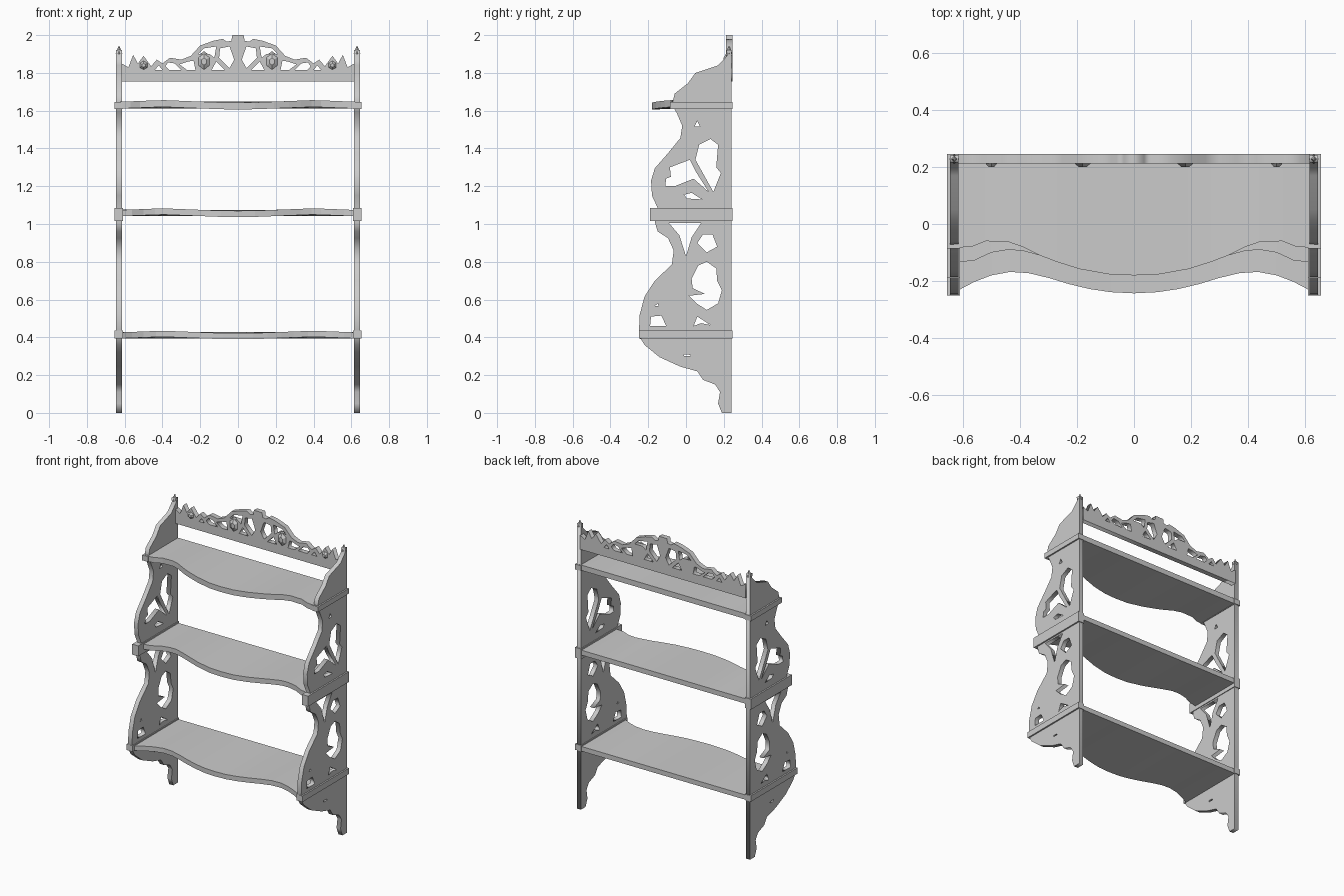
import bpy
import bmesh
from mathutils import Matrix, Vector

default_cube = bpy.data.objects.get("Cube")
if default_cube:
    bpy.data.objects.remove(default_cube, do_unlink=True)

# One plain grey paint for the whole piece
paint = bpy.data.materials.new("light grey paint")
paint.use_nodes = True
grey = (0.6, 0.6, 0.6, 1.0)
paint.diffuse_color = grey
paint.node_tree.nodes["Principled BSDF"].inputs["Base Color"].default_value = grey


def add_object(name, bm):
    """Turn a bmesh into a painted object."""
    bmesh.ops.remove_doubles(bm, verts=bm.verts, dist=0.0002)
    bmesh.ops.recalc_face_normals(bm, faces=bm.faces)
    mesh = bpy.data.meshes.new(name)
    bm.to_mesh(mesh)
    bm.free()
    mesh.materials.append(paint)
    obj = bpy.data.objects.new(name, mesh)
    bpy.context.collection.objects.link(obj)
    return obj


def add_fretwork(name, loops, thickness, matrix):
    """Extrude a flat outline (first loop) pierced by holes (other loops)."""
    curve = bpy.data.curves.new(name + " outline", "CURVE")
    curve.dimensions = "2D"
    curve.fill_mode = "BOTH"
    curve.extrude = thickness / 2
    for loop in loops:
        spline = curve.splines.new("POLY")
        spline.points.add(len(loop) - 1)
        for point, (u, v) in zip(spline.points, loop):
            point.co = (u, v, 0, 1)
        spline.use_cyclic_u = True
    helper = bpy.data.objects.new(name + " helper", curve)
    bpy.context.collection.objects.link(helper)
    depsgraph = bpy.context.evaluated_depsgraph_get()
    flat = bpy.data.meshes.new_from_object(helper.evaluated_get(depsgraph))
    bm = bmesh.new()
    bm.from_mesh(flat)
    bm.transform(matrix)
    bpy.data.objects.remove(helper, do_unlink=True)
    bpy.data.meshes.remove(flat)
    return add_object(name, bm)


def add_box(name, low, high):
    bm = bmesh.new()
    bmesh.ops.create_cube(bm, size=1)
    low, high = Vector(low), Vector(high)
    size = high - low
    bm.transform(Matrix.Translation((low + high) / 2) @ Matrix.Diagonal((*size, 1)))
    return add_object(name, bm)


def mirrored(loop):
    return [(-u, v) for u, v in reversed(loop)]


# Side panel: scrolled front edge from top to foot, as (y, z)
upper_edge = [
    (.24, 1.92), (.215, 1.92), (.217, 1.89), (.17, 1.84), (.05, 1.8),
    (.01, 1.745), (-.06, 1.69), (-.075, 1.63), (-.05, 1.59), (-.02, 1.52),
    (-.03, 1.455), (-.095, 1.375), (-.165, 1.295), (-.185, 1.23),
    (-.18, 1.15), (-.15, 1.085)]
lower_edge = [
    (-.165, 1.01), (-.15, .96), (-.095, .925), (-.065, .86), (-.075, .785),
    (-.165, .7), (-.22, .615), (-.245, .52), (-.25, .41), (-.22, .36),
    (-.14, .295), (-.03, .245), (.06, .22), (.09, .175), (.155, .15),
    (.18, .11), (.17, .05), (.19, 0), (.24, 0)]

# Pierced fan in the upper half of the panel
fan_holes = [
    [(-.11, 1.2), (-.105, 1.24), (-.08, 1.25), (-.085, 1.3), (.02, 1.34),
     (.05, 1.28), (.12, 1.17), (.04, 1.24), (-.06, 1.2)],
    [(.05, 1.34), (.07, 1.42), (.13, 1.45), (.17, 1.42), (.16, 1.3),
     (.185, 1.27), (.145, 1.17), (.1, 1.25)],
    [(-.01, 1.155), (.03, 1.165), (.085, 1.13), (.005, 1.135)],
    [(.045, 1.515), (.06, 1.545), (.075, 1.515)]]

# Pierced flower and leaf shapes in the lower half
flower_holes = [
    [(-.09, 1.005), (.08, 1.005), (.03, .93), (0, .83), (-.035, .94)],
    [(.06, .9), (.09, .945), (.14, .945), (.165, .88), (.11, .85)],
    [(.03, .71), (.065, .78), (.11, .8), (.16, .765), (.165, .7),
     (.19, .65), (.17, .58), (.11, .545), (.055, .58), (.015, .62),
     (.1, .63), (.035, .66)],
    [(-.185, .51), (-.13, .515), (-.105, .46), (-.19, .46)],
    [(.04, .46), (.06, .51), (.13, .465), (.08, .475)],
    [(-.165, .565), (-.15, .58), (-.145, .565)],
    [(-.01, .3), (-.01, .31), (.025, .307), (.025, .3)]]

# Shelf runner height range and front end on each panel
runners = {"lower": (.395, .435, -.25), "middle": (1.015, 1.085, -.19),
           "upper": (1.61, 1.645, -.085)}

panel_axes = Matrix(((0, 0, 1, 0), (1, 0, 0, 0), (0, 1, 0, 0), (0, 0, 0, 1)))
panel_loops = [upper_edge + lower_edge] + fan_holes + flower_holes
for side, sign in (("left", 1), ("right", -1)):
    place = Matrix.Translation((sign * .63, 0, 0)) @ panel_axes
    add_fretwork(side + " side panel", panel_loops, .03, place)
    for level, (bottom, top, front) in runners.items():
        inner, outer = sorted((sign * .61, sign * .655))
        add_box(f"{side} {level} shelf runner",
                (inner, front, bottom), (outer, .245, top))
    # Small pointed finial at the back top corner
    bm = bmesh.new()
    bmesh.ops.create_cone(bm, cap_ends=True, segments=4, radius1=.018,
                          radius2=.004, depth=.04,
                          matrix=Matrix.Translation((sign * .63, .228, 1.92)))
    add_object(side + " finial", bm)


# Serpentine shelves: half of each front edge as (x, y), mirrored
def add_shelf(name, bottom, top, half_front):
    edge = [(-x, y) for x, y in reversed(half_front[1:])] + half_front
    bm = bmesh.new()
    previous = None
    for x, front in edge:
        # the front lip dips slightly at the centre and at both ends
        lift = .008 * (1 - abs(abs(x) - .4) / .2)
        lift = max(lift, -.005)
        ring = [bm.verts.new(co) for co in (
            (x, front, bottom + lift), (x, .24, bottom),
            (x, .24, top), (x, front, top + lift))]
        if previous:
            for i in range(4):
                j = (i + 1) % 4
                bm.faces.new((previous[i], previous[j], ring[j], ring[i]))
        else:
            bm.faces.new(ring)
        previous = ring
    bm.faces.new(reversed(previous))
    add_object(name, bm)


add_shelf("lower shelf", .395, .427, [
    (0, -.243), (.08, -.239), (.155, -.228), (.23, -.21), (.295, -.19),
    (.37, -.172), (.435, -.168), (.5, -.18), (.56, -.203), (.63, -.24)])
add_shelf("middle shelf", 1.042, 1.075, [
    (0, -.178), (.09, -.174), (.19, -.155), (.27, -.13), (.33, -.11),
    (.39, -.094), (.44, -.09), (.5, -.1), (.56, -.128), (.63, -.135)])
add_shelf("upper shelf", 1.612, 1.648, [
    (0, -.18), (.09, -.176), (.19, -.158), (.27, -.133), (.33, -.11),
    (.39, -.08), (.44, -.063), (.52, -.06), (.57, -.08), (.63, -.083)])

# Crest: pierced, stepped top board, drawn as its right half (x, z)
crest_edge = [
    (.03, 2), (.035, 1.97), (.06, 1.965), (.08, 1.98), (.13, 1.97),
    (.2, 1.945), (.25, 1.89), (.3, 1.87), (.36, 1.88), (.4, 1.85),
    (.43, 1.87), (.46, 1.835), (.5, 1.89), (.53, 1.85), (.555, 1.895),
    (.58, 1.83), (.617, 1.85), (.617, 1.755)]
crest_holes = [
    [(.02, 1.87), (.045, 1.94), (.095, 1.93), (.1, 1.88), (.045, 1.825)],
    [(.115, 1.94), (.18, 1.93), (.21, 1.9), (.15, 1.9), (.125, 1.88)],
    [(.07, 1.815), (.115, 1.86), (.14, 1.815)],
    [(.225, 1.815), (.235, 1.865), (.265, 1.86), (.31, 1.845), (.27, 1.815)],
    [(.3, 1.815), (.335, 1.85), (.37, 1.855), (.385, 1.835), (.365, 1.815)],
    [(.4, 1.815), (.42, 1.84), (.44, 1.815)]]
crest_loops = [crest_edge + mirrored(crest_edge)]
for hole in crest_holes:
    crest_loops += [hole, mirrored(hole)]
crest_axes = Matrix(((1, 0, 0, 0), (0, 0, -1, .229), (0, 1, 0, 0), (0, 0, 0, 1)))
add_fretwork("crest board", crest_loops, .034, crest_axes)

# Faceted leaves raised on the crest
for label, x, z, wide, tall in (
        ("left", .18, 1.86, .042, .055), ("right", -.18, 1.86, .042, .055),
        ("left end", .5, 1.84, .03, .03), ("right end", -.5, 1.84, .03, .03)):
    bm = bmesh.new()
    bmesh.ops.create_cone(bm, cap_ends=True, segments=6, radius1=1,
                          radius2=.35, depth=1)
    bm.transform(crest_axes @ Matrix.Translation((x, z, .02))
                 @ Matrix.Diagonal((wide, tall, .02, 1)))
    add_object(label + " crest leaf", bm)
